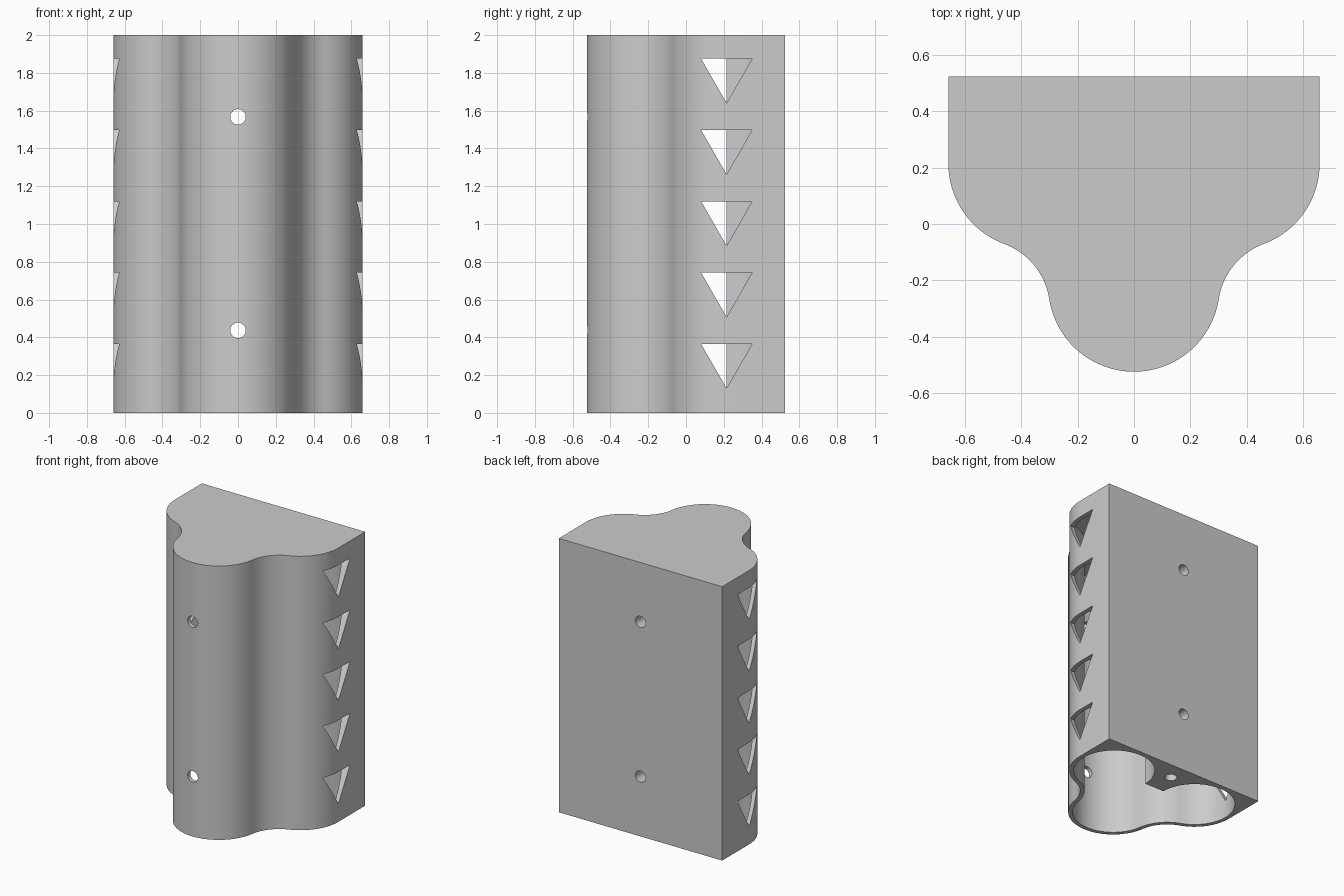
import bpy
import bmesh
from math import atan2, cos, sin, pi
from mathutils import Vector

if "Cube" in bpy.data.objects:
    bpy.data.objects.remove(bpy.data.objects["Cube"], do_unlink=True)

HEIGHT, BACK, WALL = 2.0, 0.525, 0.03
TUBE, FILLET = 0.305, 0.25
SIDE, FRONT = Vector((0.355, 0.215)), Vector((0, -0.22))

# Centre of the concave fillet touching both the side and front tubes
mid, span = (SIDE + FRONT) / 2, SIDE - FRONT
reach = ((TUBE + FILLET) ** 2 - (span.length / 2) ** 2) ** 0.5
NECK = mid + Vector((span.y, -span.x)).normalized() * reach

grey = bpy.data.materials.new("light grey plastic")
grey.use_nodes = True
colour = (0.6, 0.6, 0.6, 1)
grey.diffuse_color = colour
grey.node_tree.nodes["Principled BSDF"].inputs["Base Color"].default_value = colour


def arc(centre, radius, start, end, steps):
    angles = [start + (end - start) * i / steps for i in range(steps + 1)]
    return [centre + radius * Vector((cos(a), sin(a))) for a in angles]


def heading(a, b):
    return atan2(b.y - a.y, b.x - a.x)


def half_outline(inset, start):
    """Side lobe, concave neck and front lobe, on the +x half."""
    pts = arc(SIDE, TUBE - inset, start, heading(SIDE, NECK), 40)
    pts += arc(NECK, FILLET + inset, heading(NECK, SIDE), heading(NECK, FRONT), 20)[1:]
    pts += arc(FRONT, TUBE - inset, heading(FRONT, NECK), -pi / 2, 32)[1:]
    return pts


def mirrored(half):
    return half + [Vector((-p.x, p.y)) for p in reversed(half[:-1])]


def prism(name, points, direction):
    """Extrude a flat polygon into a closed solid."""
    bm = bmesh.new()
    face = bm.faces.new([bm.verts.new(p) for p in points])
    out = bmesh.ops.extrude_face_region(bm, geom=[face])
    bmesh.ops.translate(bm, vec=direction,
                        verts=[v for v in out["geom"] if isinstance(v, bmesh.types.BMVert)])
    bmesh.ops.recalc_face_normals(bm, faces=bm.faces)
    mesh = bpy.data.meshes.new(name)
    bm.to_mesh(mesh)
    bm.free()
    mesh.materials.append(grey)
    obj = bpy.data.objects.new(name, mesh)
    bpy.context.collection.objects.link(obj)
    return obj


# Outer body with a flat back
outline = mirrored([Vector((SIDE.x + TUBE, BACK))] + half_outline(0, 0))
body = prism("three_tube_housing", [(p.x, p.y, 0) for p in outline], (0, 0, HEIGHT))

# Cavity open at the bottom, leaving a web between the two rear tubes
cavity = mirrored(half_outline(WALL, pi))
cutters = [prism("cavity_cutter", [(p.x, p.y, -0.1) for p in cavity],
                 (0, 0, HEIGHT - 0.035 + 0.1))]

# Triangular vents through both sides, stopping short of the web
for i in range(5):
    top = 0.365 + 0.3775 * i
    for s in (-1, 1):
        tri = [(s * 0.4, SIDE.y - 0.135, top), (s * 0.4, SIDE.y + 0.135, top),
               (s * 0.4, SIDE.y, top - 0.235)]
        cutters.append(prism("vent_cutter", tri, (s * 0.4, 0, 0)))

# Screw holes from front to back
circle = arc(Vector((0, 0)), 0.041, 0, 2 * pi, 32)[:-1]
for z in (0.437, 1.567):
    cutters.append(prism("screw_hole_cutter", [(p.x, -0.7, z + p.y) for p in circle], (0, 1.4, 0)))

# Cap screw hole in the underside of the web
cutters.append(prism("cap_hole_cutter", [(p.x, 0.39 + p.y, -0.1) for p in circle], (0, 0, 0.4)))

bpy.ops.object.select_all(action="DESELECT")
bpy.context.view_layer.objects.active = body
body.select_set(True)
for cutter in cutters:
    mod = body.modifiers.new("cut", "BOOLEAN")
    mod.operation, mod.solver, mod.object = "DIFFERENCE", "EXACT", cutter
    bpy.ops.object.modifier_apply(modifier=mod.name)
    bpy.data.objects.remove(cutter, do_unlink=True)

bpy.ops.object.shade_smooth_by_angle(angle=pi / 6)
